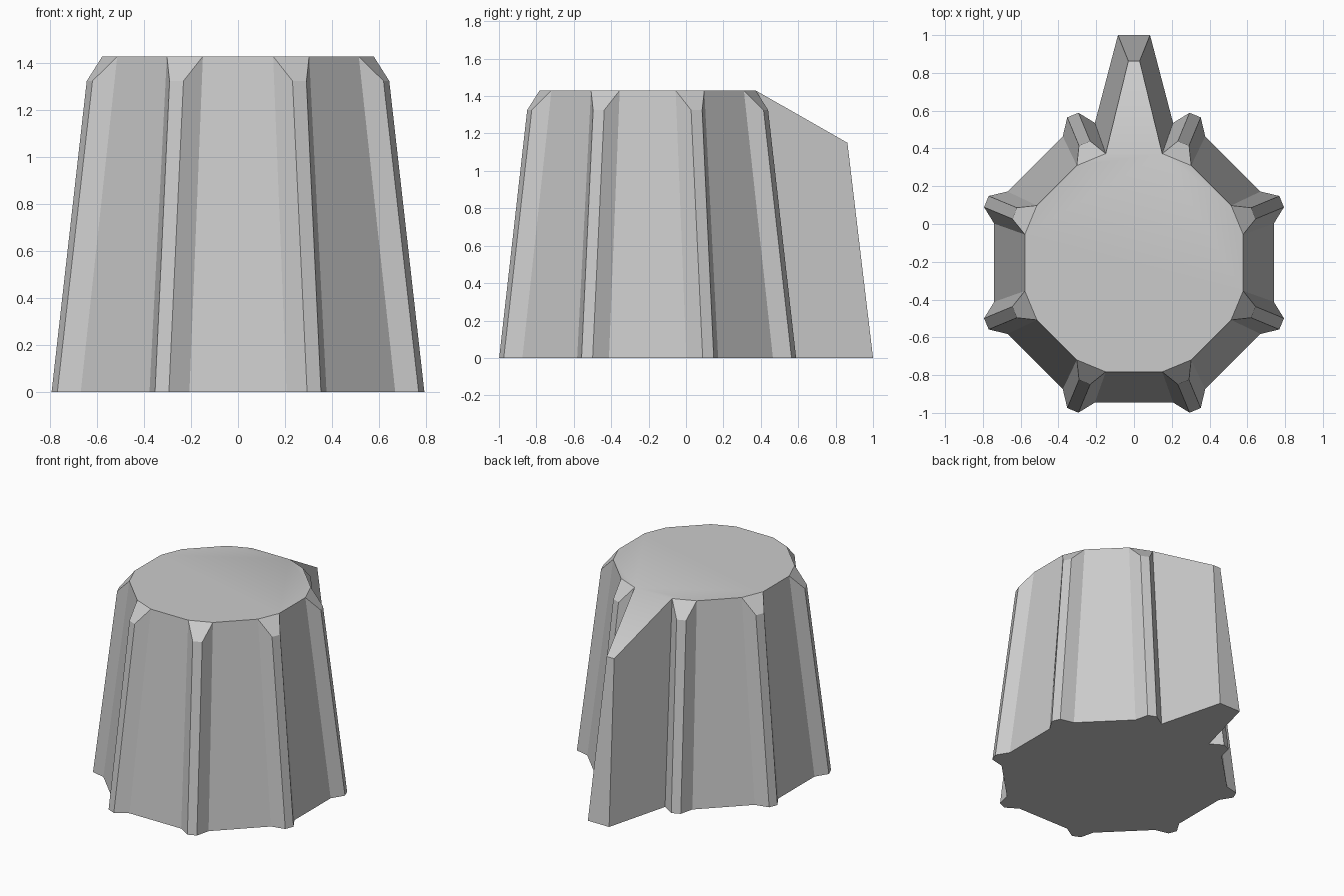
import bpy, bmesh
from math import radians
from mathutils import Vector, Matrix

if "Cube" in bpy.data.objects:
    bpy.data.objects.remove(bpy.data.objects["Cube"])

CENTRE = Vector((0, -0.205, 0))
HEIGHT = 1.43
bm = bmesh.new()


def ridge_point(angle, radial, tangent, z):
    return bm.verts.new(CENTRE + Matrix.Rotation(angle, 3, 'Z') @ Vector((radial, tangent, z)))


# Grip ridges: one on each corner of a tapered octagon
ridges = []
for k in range(8):
    a = radians(22.5 + 45 * k)
    bottom = [ridge_point(a, r, t, 0) for r, t in
              ((0.763, -0.092), (0.846, -0.032), (0.846, 0.032), (0.763, 0.092))]
    top = [ridge_point(a, r, t, z) for r, t, z in
           ((0.591, -0.083, HEIGHT), (0.684, -0.032, 1.325),
            (0.684, 0.032, 1.325), (0.591, 0.083, HEIGHT))]
    for i in range(3):
        bm.faces.new((bottom[i], bottom[i + 1], top[i + 1], top[i]))
    bm.faces.new(top)
    ridges.append((bottom, top))

# Flat walls between ridges, with the pointer replacing the back wall
base, cap = [], []
for k in range(8):
    (b0, t0), (b1, t1) = ridges[k], ridges[(k + 1) % 8]
    base += b0
    cap += [t0[0], t0[3]]
    right_b, left_b, right_t, left_t = b0[3], b1[0], t0[3], t1[0]
    if k != 1:
        bm.faces.new((right_b, left_b, left_t, right_t))
        continue
    nb = [bm.verts.new((x, 1.0, 0)) for x in (0.085, -0.085)]
    nt = [bm.verts.new((x, 0.863, 1.15)) for x in (0.03, -0.03)]
    bm.faces.new((right_b, nb[0], nt[0], right_t))
    bm.faces.new((nb[0], nb[1], nt[1], nt[0]))
    bm.faces.new((nb[1], left_b, left_t, nt[1]))
    slope = bm.faces.new((right_t, nt[0], nt[1], left_t))
    base += nb

# Underside and top, the top blending softly into the pointer slope
bm.faces.new(base[::-1])
top_face = bm.faces.new(cap)
top_face.smooth = slope.smooth = True
bmesh.ops.recalc_face_normals(bm, faces=bm.faces)

mesh = bpy.data.meshes.new("pointer_knob")
bm.to_mesh(mesh)
bm.free()
bpy.context.collection.objects.link(bpy.data.objects.new("pointer_knob", mesh))
